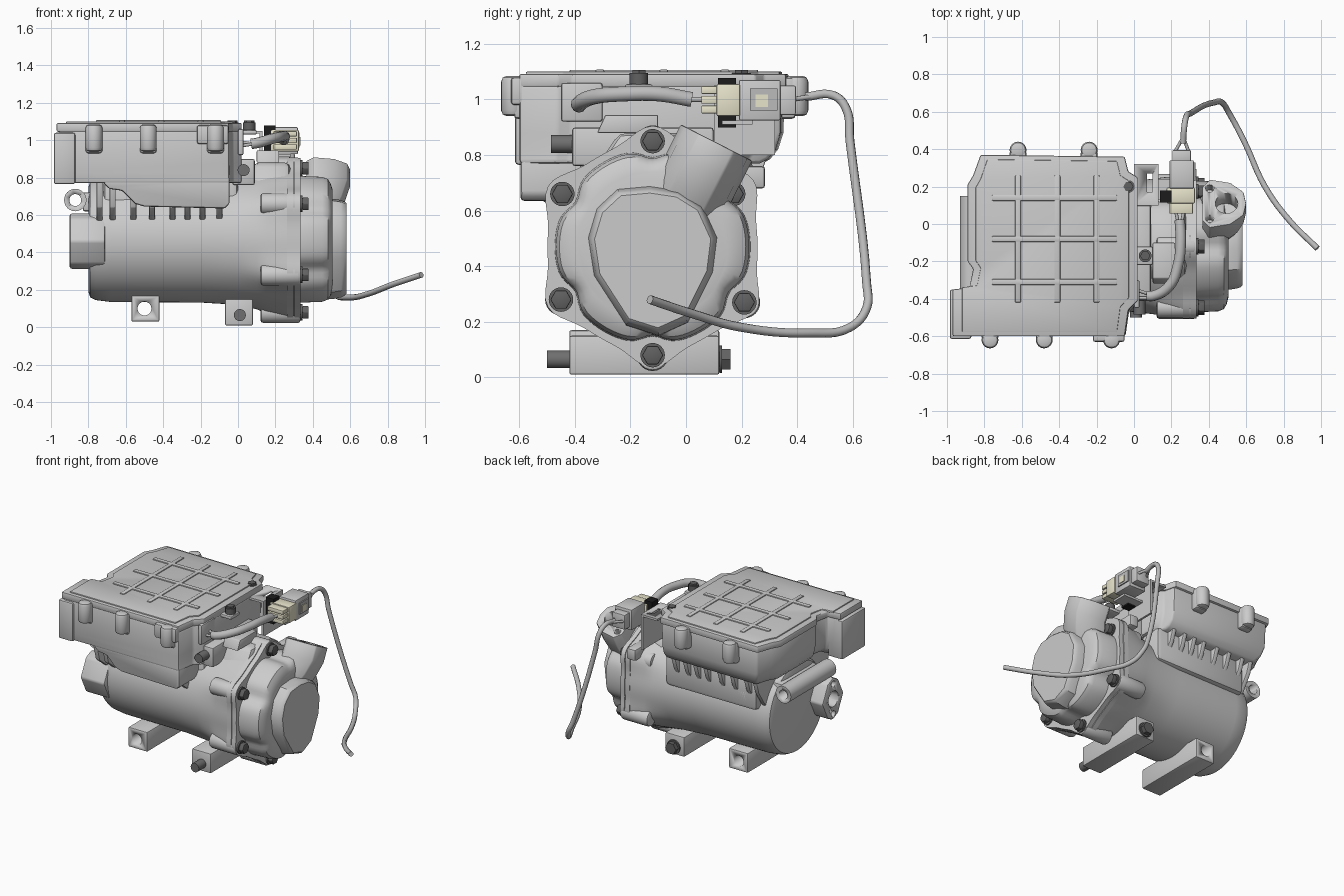
import bpy, bmesh, math
from mathutils import Vector, Matrix

cube = bpy.data.objects.get("Cube")
if cube:
    bpy.data.objects.remove(cube, do_unlink=True)


def material(name, r, g, b):
    m = bpy.data.materials.new(name)
    m.use_nodes = True
    m.diffuse_color = (r, g, b, 1)
    bsdf = next(n for n in m.node_tree.nodes if n.type == 'BSDF_PRINCIPLED')
    bsdf.inputs["Base Color"].default_value = (r, g, b, 1)
    return m


METAL = material("cast grey", .6, .6, .6)
DARK = material("dark bolt", .12, .12, .12)
STEEL = material("steel stud", .16, .16, .16)
CABLE = material("cable grey", .5, .5, .5)
CREAM = material("cream plastic", .8, .77, .6)
BLACK = material("black plastic", .012, .012, .012)


def finish(bm, name, mat, bevel=0):
    bmesh.ops.recalc_face_normals(bm, faces=bm.faces)
    if bevel:
        sharp = [e for e in bm.edges if e.calc_face_angle(0) > .6]
        bmesh.ops.bevel(bm, geom=sharp, offset=bevel, segments=2, profile=.5,
                        affect='EDGES', clamp_overlap=True)
    me = bpy.data.meshes.new(name)
    bm.to_mesh(me)
    bm.free()
    me.materials.append(mat)
    me.shade_smooth()
    me.set_sharp_from_angle(angle=math.radians(35))
    ob = bpy.data.objects.new(name, me)
    bpy.context.collection.objects.link(ob)
    return ob


def loft(name, rings, mat=METAL, bevel=0):
    bm = bmesh.new()
    loops = [[bm.verts.new(p) for p in ring] for ring in rings]
    n = len(loops[0])
    for a, b in zip(loops, loops[1:]):
        for i in range(n):
            bm.faces.new((a[i], a[(i + 1) % n], b[(i + 1) % n], b[i]))
    bm.faces.new(loops[0])
    bm.faces.new(loops[-1])
    return finish(bm, name, mat, bevel)


def prism(name, pts, axis, lo, hi, mat=METAL, bevel=0):
    place = {'x': lambda p, d: (d, p[0], p[1]),
             'y': lambda p, d: (p[0], d, p[1]),
             'z': lambda p, d: (p[0], p[1], d)}[axis]
    return loft(name, [[place(p, d) for p in pts] for d in (lo, hi)], mat, bevel)


def box(name, x, y, z, mat=METAL, bevel=0):
    pts = [(x[0], y[0]), (x[1], y[0]), (x[1], y[1]), (x[0], y[1])]
    return prism(name, pts, 'z', z[0], z[1], mat, bevel)


def rod(name, p, q, r, mat=METAL, sides=24, bevel=0):
    p, q = Vector(p), Vector(q)
    turn = (q - p).to_track_quat('Z', 'Y')
    ring = [turn @ Vector((r * math.cos(t), r * math.sin(t), 0))
            for t in (2 * math.pi * i / sides for i in range(sides))]
    return loft(name, [[p + v for v in ring], [q + v for v in ring]], mat, bevel)


def cut(target, cutter):
    mod = target.modifiers.new("hole", 'BOOLEAN')
    mod.operation, mod.solver, mod.object = 'DIFFERENCE', 'EXACT', cutter
    bpy.context.view_layer.objects.active = target
    bpy.ops.object.modifier_apply(modifier=mod.name)
    bpy.data.objects.remove(cutter, do_unlink=True)


def tube(name, points, r, mat=CABLE):
    cu = bpy.data.curves.new(name, 'CURVE')
    cu.dimensions, cu.bevel_depth = '3D', r
    cu.bevel_resolution, cu.resolution_u, cu.use_fill_caps = 3, 6, True
    sp = cu.splines.new('BEZIER')
    sp.bezier_points.add(len(points) - 1)
    for bp, p in zip(sp.bezier_points, points):
        bp.co = p
        bp.handle_left_type = bp.handle_right_type = 'AUTO'
    cu.materials.append(mat)
    ob = bpy.data.objects.new(name, cu)
    bpy.context.collection.objects.link(ob)


# Housing axis and the six head bolts around it
CY, CZ = -.12, .47
BOLTS = [(0, .38), (.29, .19), (.33, -.2), (0, -.39), (-.33, -.19), (-.325, .19)]
ANGLES = [math.atan2(b, a) for a, b in BOLTS]


def round_ring(x, r, lobe=0, width=.22):
    ring = []
    for i in range(96):
        t = 2 * math.pi * i / 96
        gap = min(abs((t - a + math.pi) % (2 * math.pi) - math.pi) for a in ANGLES)
        d = r + lobe * math.exp(-(gap / width) ** 2)
        ring.append((x, CY + d * math.cos(t), CZ + d * math.sin(t)))
    return ring


# Main housing, flange plates and head cover
loft("motor_housing", [round_ring(x, r, lobe) for x, r, lobe in
     [(-.8, .28, 0), (-.79, .31, 0), (-.76, .325, 0), (-.68, .335, 0), (-.2, .338, 0),
      (0, .35, 0), (.1, .362, .012), (.16, .37, .03), (.27, .378, .05)]])
loft("rear_flange", [round_ring(x, .378, .057) for x in (.262, .298)])
loft("flange_gasket", [round_ring(x, .372, .055) for x in (.297, .304)])
loft("front_flange", [round_ring(x, .378, .057) for x in (.303, .335)])
loft("head_cover", [round_ring(x, r, lobe, .16) for x, r, lobe in
     [(.33, .352, -.03), (.45, .347, -.03), (.48, .335, -.028), (.495, .31, -.02), (.505, .27, 0)]])
dome = [(-.24, .665), (-.13, .675), (-.03, .66), (.05, .61), (.1, .5), (.085, .38), (0, .21),
        (-.1, .165), (-.21, .2), (-.32, .37), (-.34, .5), (-.31, .6)]
loft("head_dome", [[(x, -.12 + (y + .12) * s, .44 + (z - .44) * s) for y, z in dome]
     for x, s in [(.47, 1.06), (.51, 1.05), (.55, 1.02), (.57, .99), (.58, .95)]])
for dy, dz in BOLTS:
    y, z = CY + dy, CZ + dz
    rod("bolt_boss", (.12, y, z), (.335, y, z), .057, bevel=.015)
    rod("bolt_washer", (.335, y, z), (.345, y, z), .044, DARK)
    rod("bolt_head", (.345, y, z), (.378, y, z), .038, DARK, 6, .004)

# Tilted refrigerant port on the head
outline = [(-.12, -.1), (-.08, -.145), (.03, -.125), (.1, -.07), (.115, 0),
           (.1, .07), (.03, .125), (-.08, .145), (-.12, .1)]
port = loft("head_port", [[(x + s, y, z) for x, y in outline]
            for z, s in [(-.36, -.11), (-.2, -.03), (-.1, 0), (0, 0)]], bevel=.006)
cut(port, rod("hole", (.01, 0, -.12), (.01, 0, .1), .06))
for v in (-.09, .09):
    cut(port, rod("hole", (-.08, v, -.06), (-.08, v, .1), .022))
port.data.transform(Matrix.Translation((.485, .11, .845)) @ Matrix.Rotation(-.47, 4, 'X'))

# Side port on the closed end
rear = prism("rear_port", [(-.43, .34), (-.37, .31), (-.31, .34), (-.25, .46), (-.31, .58),
             (-.37, .61), (-.43, .58), (-.49, .46)], 'x', -.9, -.71, bevel=.012)
cut(rear, rod("hole", (-1, -.37, .46), (-.8, -.37, .46), .055))
for z in (.355, .565):
    cut(rear, rod("hole", (-1, -.37, z), (-.84, -.37, z), .022))

# Cross tube under the box with its web
cross = rod("cross_tube", (-.87, -.36, .68), (-.87, .15, .68), .06)
cut(cross, rod("hole", (-.87, -.5, .68), (-.87, .3, .68), .032))
box("cross_tube_web", (-.83, -.7), (-.3, .1), (.62, .72), bevel=.01)

# Lower mounting feet
foot_a = box("rear_foot", (-.57, -.42), (-.42, .12), (.03, .17), bevel=.008)
cut(foot_a, rod("hole", (-.5, -.6, .1), (-.5, .3, .1), .037))
box("front_foot", (-.07, .08), (-.42, .12), (.01, .15), bevel=.008)
rod("foot_bolt", (.01, -.5, .065), (.01, .12, .065), .032, STEEL)
rod("foot_bolt_flange", (.01, .12, .065), (.01, .13, .065), .05, DARK)
rod("foot_bolt_head", (.01, .13, .065), (.01, .16, .065), .042, DARK, 6)

# Upper mount
box("upper_mount", (-.03, .09), (-.41, .1), (.76, .9), bevel=.012)
rod("upper_mount_bolt", (.03, -.485, .84), (.03, -.4, .84), .032, STEEL)
prism("mount_pad", [(-.32, .88), (-.1, .88), (-.1, .945), (-.29, .945)], 'x', .1, .22, bevel=.006)
prism("head_saddle", [(-.36, .7), (.14, .7), (.1, .8), (-.02, .88), (-.24, .88)], 'x', .08, .28, bevel=.03)

# Inverter box and lid
plan = [(-.97, -.6), (-.05, -.6), (-.03, -.46), (.02, -.41), (.02, .25), (-.03, .28),
        (-.05, .36), (-.82, .37), (-.86, .26), (-.89, .21), (-.89, -.2), (-.86, -.24),
        (-.88, -.34), (-.97, -.35)]


def scaled_plan(sx, sy, px=-.46, py=-.12):
    return [(px + (x - px) * sx, py + (y - py) * sy) for x, y in plan]


def box_ring(z, s):
    return [(x, y, z) for x, y in scaled_plan(s, s, .01, -.59)]


loft("inverter_box", [box_ring(z, s) for z, s in
     [(.77, .9), (.785, .93), (.82, .96), (.88, .98), (1.05, .985)]], bevel=.012)
prism("box_lid", plan, 'z', 1.045, 1.092, bevel=.008)
prism("lid_step", scaled_plan(.9, .95), 'z', 1.085, 1.1, bevel=.004)
prism("front_sump", [(-.75, .8), (-.69, .74), (-.62, .73), (-.55, .66), (-.5, .645), (-.07, .635),
                     (-.045, .66), (-.045, .8)], 'y', -.595, -.36, bevel=.012)
box("box_saddle", (-.72, 0), (-.38, .24), (.55, .79), bevel=.03)
box("side_terminal", (-.985, -.87), (-.615, -.35), (.765, 1.04), bevel=.012)
box("cable_entry", (0, .03), (-.45, -.3), (.92, 1.06), bevel=.01)

# Lid screw bosses on the front and back walls
for x, y in [(-.77, -.62), (-.48, -.62), (-.12, -.62), (-.62, .395), (-.24, .395)]:
    inner = -.57 if y < 0 else .33
    rod("lid_boss", (x, y, .94), (x, y, 1.085), .045, bevel=.02)
    box("lid_boss_web", (x - .045, x + .045), sorted((inner, y)), (.93, 1.08), bevel=.015)
box("front_lug", (-.22, -.05), (-.63, -.57), (.98, 1.08), bevel=.012)

# Raised lid ribs
for y in (-.31, -.08, .14):
    box("lid_rib", (-.76, -.09), (y - .016, y + .016), (1.095, 1.108), bevel=.006)
for x in (-.62, -.41, -.2):
    box("lid_cross_rib", (x - .016, x + .016), (-.42, .26), (1.095, 1.107), bevel=.006)

# Gussets between the box floor and the housing
for x in (-.74, -.67, -.56, -.46, -.35, -.27, -.19, -.1):
    prism("front_gusset", [(-.56, .79), (-.52, .64), (-.42, .56), (-.3, .6), (-.3, .79)],
          'x', x - .016, x + .016, bevel=.006)
    prism("back_gusset", [(.29, .79), (.26, .7), (.17, .56), (.05, .55), (.05, .79)],
          'x', x - .016, x + .016, bevel=.006)
box("back_boss", (-.65, -.53), (.05, .24), (.57, .68), bevel=.012)
box("flange_lug", (.2, .27), (.1, .285), (.68, .76), bevel=.012)

# Connector bracket with slot and its bolts
bracket = box("connector_bracket", (0, .13), (.1, .32), (1.035, 1.05))
cut(bracket, box("hole", (.07, .1), (.17, .27), (1, 1.1)))
box("bracket_leg", (.115, .13), (.1, .32), (.8, 1.045))
box("bracket_arm", (.12, .28), (.13, .24), (.91, .925))
box("bolt_tab", (0, .1), (-.22, -.12), (1.03, 1.055), bevel=.008)
for x, y in [(-.03, .2), (.06, -.17)]:
    rod("top_bolt_flange", (x, y, 1.05), (x, y, 1.095), .034, DARK)
    rod("top_bolt_head", (x, y, 1.085), (x, y, 1.106), .027, DARK, 6)

# Plug halves
box("grey_plug", (.19, .32), (.19, .34), (.925, 1.07), bevel=.006)
box("grey_plug_tail", (.205, .305), (.33, .395), (.945, 1.05), bevel=.006)
box("plug_latch_frame", (.31, .328), (.23, .33), (.96, 1.04), CABLE)
box("plug_latch", (.32, .333), (.25, .295), (.973, 1.018), CREAM)
box("cream_plug", (.175, .325), (.11, .195), (.94, 1.055), CREAM, .006)
for z in (.95, .985, 1.02):
    box("cream_plug_collar", (.19, .315), (.055, .12), (z, z + .028), CREAM, .004)
box("black_clip", (.14, .2), (.115, .18), (.9, 1.078), BLACK)

# Cables
tube("inner_cable", [(.245, .02, 1.0), (.25, -.1, 1.02), (.235, -.22, 1.02), (.19, -.33, 1.01),
                     (.1, -.385, .985), (.07, -.385, .98)], .028)
for d in (-.02, .02):
    tube("inner_wire", [(.08, -.385 + d / 2, .98), (.02, -.375 + d, .98 + d / 2)], .009)
    tube("plug_wire", [(.245 + d, .06, 1.0), (.245 + d / 2, .01, 1.0)], .009)
    tube("outer_wire", [(.255 + 2 * d, .38, 1.0), (.262 + d / 3, .45, 1.01)], .009)
tube("outer_cable", [(.262, .43, 1.01), (.27, .53, 1.015), (.28, .575, .97), (.3, .59, .85),
                     (.43, .65, .34), (.47, .65, .25), (.51, .59, .18), (.59, .44, .16),
                     (.7, .2, .18), (.83, .02, .23), (.98, -.13, .28)], .016)
